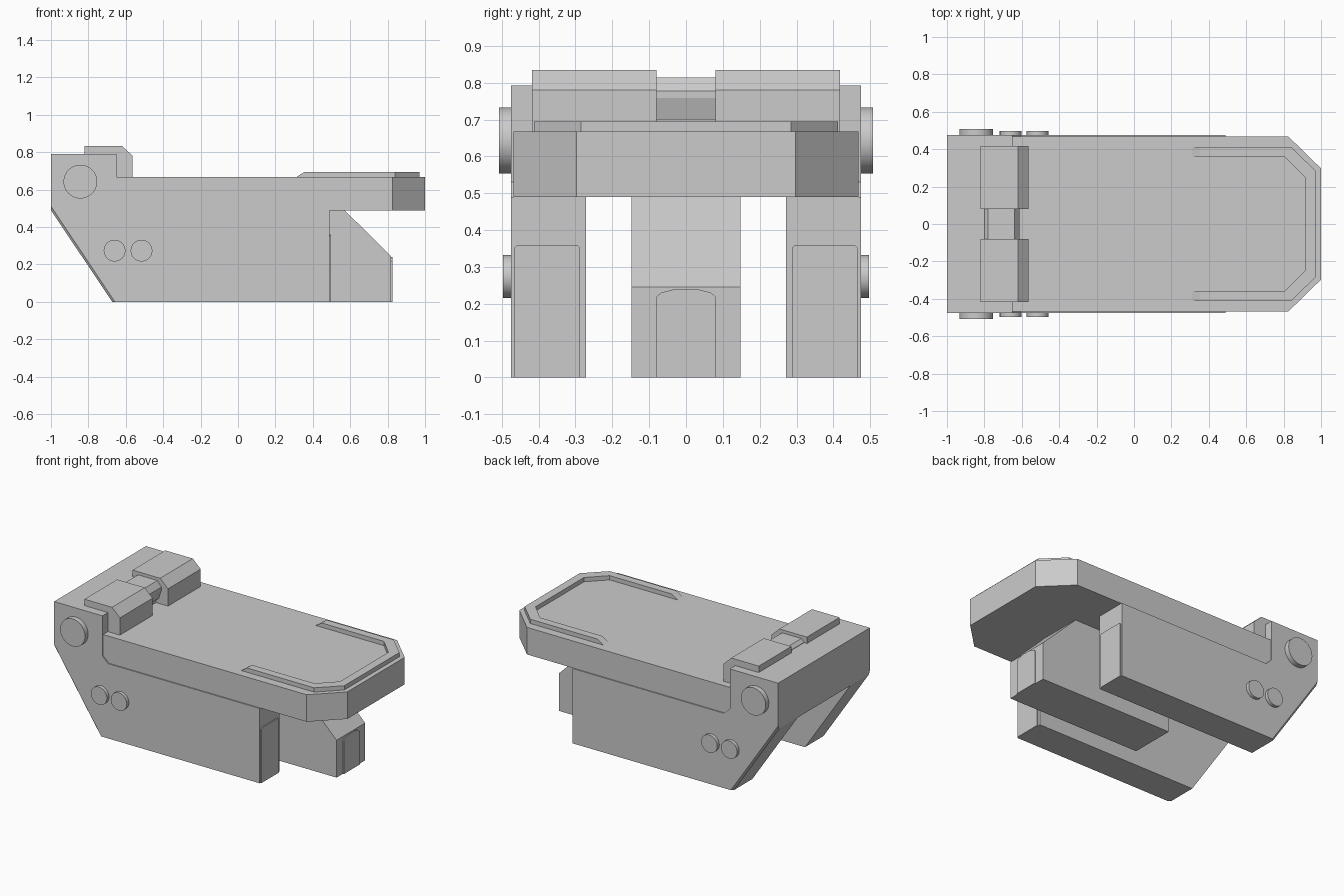
import bpy, bmesh, math

if "Cube" in bpy.data.objects:
    bpy.data.objects.remove(bpy.data.objects["Cube"])


def prism(name, pts, lo, hi, axis='Y'):
    """Extrude a 2D profile along an axis: Y uses (x,z), Z uses (x,y), X uses (y,z)."""
    place = {'Y': lambda a, b, d: (a, d, b),
             'Z': lambda a, b, d: (a, b, d),
             'X': lambda a, b, d: (d, a, b)}[axis]
    n = len(pts)
    verts = [place(a, b, d) for d in (lo, hi) for a, b in pts]
    faces = [list(range(n)), list(range(n, 2 * n))]
    faces += [[i, (i + 1) % n, (i + 1) % n + n, i + n] for i in range(n)]
    mesh = bpy.data.meshes.new(name)
    mesh.from_pydata(verts, [], faces)
    bm = bmesh.new()
    bm.from_mesh(mesh)
    bmesh.ops.recalc_face_normals(bm, faces=bm.faces)
    bm.to_mesh(mesh)
    bm.free()
    ob = bpy.data.objects.new(name, mesh)
    bpy.context.collection.objects.link(ob)
    return ob


def pin(name, x, z, r, y0, y1):
    bpy.ops.mesh.primitive_cylinder_add(vertices=40, radius=r, depth=abs(y1 - y0),
                                        location=(x, (y0 + y1) / 2, z),
                                        rotation=(math.pi / 2, 0, 0))
    ob = bpy.context.object
    ob.name = name
    bpy.ops.object.shade_smooth_by_angle(angle=math.radians(35))


def mirrored(half):
    """Complete a symmetric outline given its +y half."""
    return half + [(x, -y) for x, y in reversed(half)]


# Top slab with chamfered nose
prism("top_slab", mirrored([(-0.66, 0.468), (0.825, 0.468), (1.0, 0.297)]), 0.49, 0.667, 'Z')

# Raised rim around the nose, ramped at its ends
outer = [(0.30, 0.412), (0.84, 0.412), (0.97, 0.285)]
inner = [(0.30, 0.36), (0.805, 0.36), (0.915, 0.25)]
rim = prism("nose_rim", mirrored(outer) + mirrored(inner)[::-1], 0.66, 0.695, 'Z')
for v in rim.data.vertices:
    if v.co.z > 0.68 and v.co.x < 0.32:
        v.co.x += 0.055

# Rear body joining the side plates
prism("rear_body", [(-1, 0.49), (-1, 0.792), (-0.65, 0.792), (-0.65, 0.49)], -0.3, 0.3)

# Central keel block and its front pad
prism("keel_block", [(-0.14, 0), (-0.14, 0.49), (0.57, 0.49), (0.818, 0.245), (0.818, 0)], -0.148, 0.148)
prism("keel_pad", [(-0.082, 0), (-0.082, 0.218), (-0.068, 0.23), (-0.03, 0.24), (0.03, 0.24),
                   (0.068, 0.23), (0.082, 0.218), (0.082, 0)], 0.81, 0.825, 'X')

plate = [(-1, 0.792), (-0.65, 0.792), (-0.65, 0.53), (-0.608, 0.49),
         (0.49, 0.49), (0.49, 0), (-0.672, 0), (-1, 0.49)]
hinge = [(-0.82, 0.70), (-0.82, 0.834), (-0.62, 0.834), (-0.563, 0.78), (-0.563, 0.66), (-0.7, 0.66)]

for s, side in ((-1, "front"), (1, "back")):
    # Side plate: full height leg, with upper rear ear and chamfered slope edge
    ob = prism(side + "_side_plate", plate, s * 0.272, s * 0.475)
    bm = bmesh.new()
    bm.from_mesh(ob.data)
    slope = [e for e in bm.edges if all(abs(v.co.y) > 0.4 and v.co.x < -0.66 and v.co.z < 0.5
                                        for v in e.verts)]
    bmesh.ops.bevel(bm, geom=slope, offset=0.012, segments=1, affect='EDGES')
    bm.to_mesh(ob.data)
    bm.free()
    # Thin pad on the leg front
    prism(side + "_leg_pad", [(s * 0.287, 0), (s * 0.287, 0.352), (s * 0.295, 0.36),
                              (s * 0.458, 0.36), (s * 0.466, 0.352), (s * 0.466, 0)],
          0.485, 0.497, 'X')
    # Hinge block
    prism(side + "_hinge_block", hinge, s * 0.08, s * 0.418)
    # Round pins
    pin(side + "_pivot_pin", -0.843, 0.643, 0.09, s * 0.45, s * 0.508)
    for i, x in enumerate((-0.66, -0.516)):
        pin(f"{side}_small_pin_{i + 1}", x, 0.274, 0.058, s * 0.45, s * 0.497)

# Hinge bar between the blocks
prism("hinge_bar", [(-0.80, 0.70), (-0.80, 0.795), (-0.78, 0.814), (-0.64, 0.814), (-0.612, 0.778),
                    (-0.612, 0.758), (-0.63, 0.70)], -0.085, 0.085)
